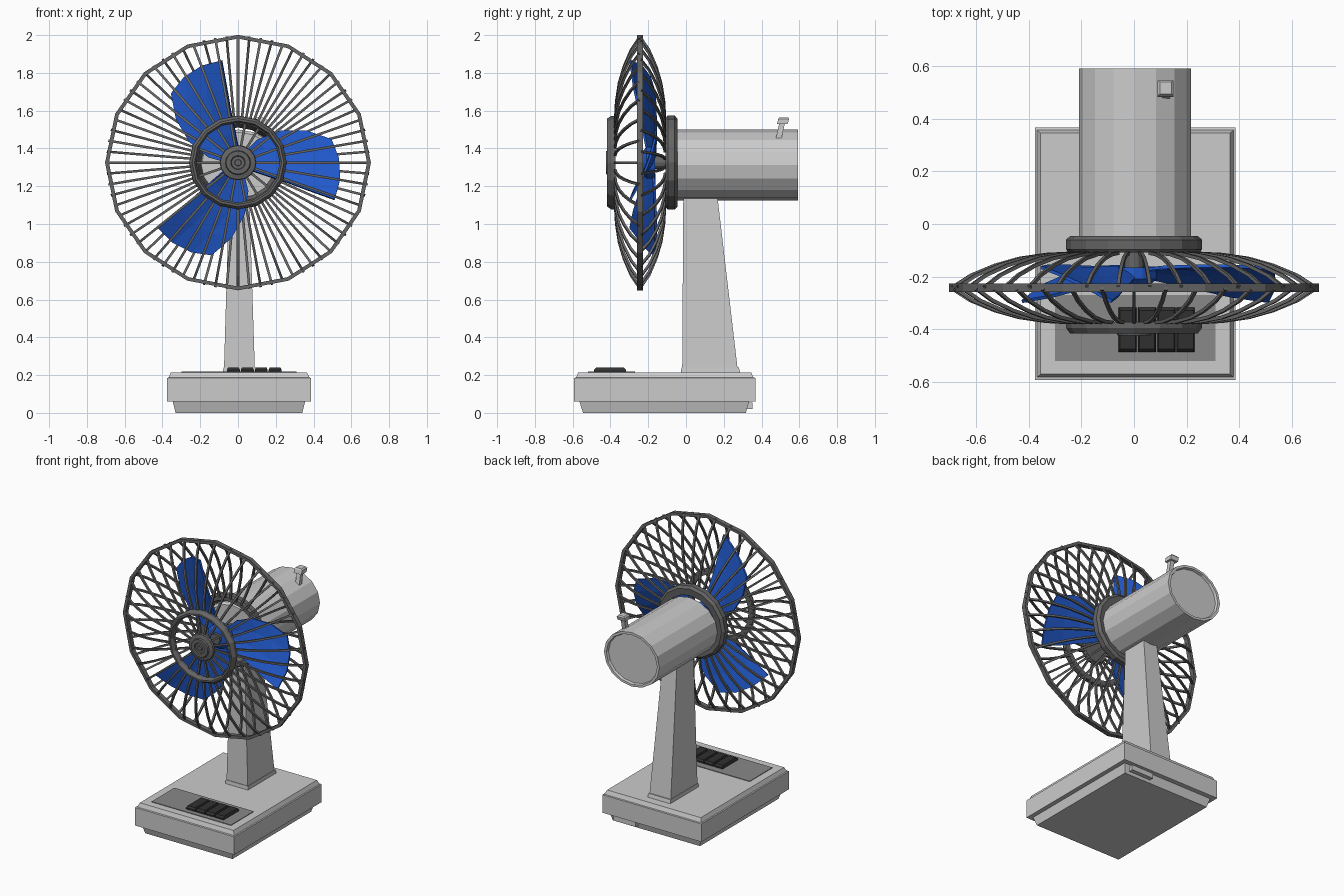
import bpy, bmesh, math
from mathutils import Vector

if "Cube" in bpy.data.objects:
    bpy.data.objects.remove(bpy.data.objects["Cube"])


def material(name, rgb):
    m = bpy.data.materials.new(name)
    m.diffuse_color = (*rgb, 1)
    m.use_nodes = True
    m.node_tree.nodes["Principled BSDF"].inputs["Base Color"].default_value = m.diffuse_color
    return m


LIGHT = material("light_grey", (0.60, 0.60, 0.60))
PANEL = material("mid_grey", (0.25, 0.25, 0.25))
DARK = material("dark_grey", (0.13, 0.13, 0.13))
BLACK = material("button_black", (0.03, 0.03, 0.03))
BLUE = material("blade_blue", (0.015, 0.10, 0.60))
CZ = 1.325            # height of the fan axis
SX, SZ = 1.02, 0.98   # the cage is slightly oval


def finish(name, bm, mat):
    bmesh.ops.remove_doubles(bm, verts=bm.verts, dist=1e-5)
    bmesh.ops.recalc_face_normals(bm, faces=bm.faces)
    me = bpy.data.meshes.new(name)
    bm.to_mesh(me)
    bm.free()
    me.materials.append(mat)
    ob = bpy.data.objects.new(name, me)
    bpy.context.collection.objects.link(ob)
    return ob


def lathe(name, profile, mat, sides=16, sx=SX, sz=SZ, cz=CZ, closed=False, cx=0):
    """Turn (radius, y) points around the y axis."""
    bm = bmesh.new()
    rings = []
    for r, y in profile:
        rings.append([bm.verts.new((cx + r * sx * math.cos(a), y, cz + r * sz * math.sin(a)))
                      for a in (2 * math.pi * i / sides for i in range(sides))])
    n = len(rings)
    for k in range(n if closed else n - 1):
        p, q = rings[k], rings[(k + 1) % n]
        for i in range(sides):
            j = (i + 1) % sides
            bm.faces.new((p[i], p[j], q[j], q[i]))
    return finish(name, bm, mat)


def loft(name, sections, mat):
    """Stack rectangles given as (x0, x1, y0, y1, z)."""
    bm = bmesh.new()
    rings = [[bm.verts.new(c) for c in ((x0, y0, z), (x1, y0, z), (x1, y1, z), (x0, y1, z))]
             for x0, x1, y0, y1, z in sections]
    for p, q in zip(rings, rings[1:]):
        for i in range(4):
            j = (i + 1) % 4
            bm.faces.new((p[i], p[j], q[j], q[i]))
    bm.faces.new(rings[0])
    bm.faces.new(rings[-1])
    return finish(name, bm, mat)


def wires(name, path, count, offset, mat, w=0.0065):
    """Square wires following a (radius, y) path, repeated around the axis."""
    bm = bmesh.new()
    for k in range(count):
        a = 2 * math.pi * (k + offset) / count
        rad = Vector((math.cos(a), 0, math.sin(a)))
        tan = Vector((-math.sin(a), 0, math.cos(a)))
        prev = None
        for i, (r, y) in enumerate(path):
            r0, y0 = path[max(i - 1, 0)]
            r1, y1 = path[min(i + 1, len(path) - 1)]
            d = (rad * (r1 - r0) + Vector((0, y1 - y0, 0))).normalized()
            nor = d.cross(tan)
            c = rad * r + Vector((0, y, 0))
            ring = []
            for s, t in ((-1, -1), (1, -1), (1, 1), (-1, 1)):
                v = c + tan * s * w + nor * t * w
                ring.append(bm.verts.new((v.x * SX, v.y, v.z * SZ + CZ)))
            if prev:
                for m in range(4):
                    n = (m + 1) % 4
                    bm.faces.new((prev[m], prev[n], ring[n], ring[m]))
            else:
                bm.faces.new(ring)
            prev = ring
        bm.faces.new(prev)
    return finish(name, bm, mat)


# Base: recessed foot, slab, chamfered lid
loft("base_foot", [(-.33, .34, -.545, .317, 0), (-.347, .357, -.566, .335, .065)], LIGHT)
loft("base_slab", [(-.376, .386, -.593, .367, .06), (-.376, .386, -.593, .367, .185),
                   (-.368, .378, -.582, .357, .187), (-.355, .365, -.571, .345, .215)], LIGHT)
loft("cable_tab", [(.14, .31, .31, .352, .02), (.14, .31, .31, .352, .055)], LIGHT)

# Control panel and four push buttons
loft("control_panel", [(-.30, .31, -.52, -.27, .21), (-.30, .31, -.52, -.27, .219)], PANEL)
for i in range(4):
    x = -.058 + i * .0735
    loft(f"button_{i + 1}", [(x, x + .068, -.487, -.318, .21), (x, x + .068, -.487, -.318, .228),
                             (x + .005, x + .063, -.475, -.328, .24)], BLACK)

# Tapered stand with flange
loft("stand_flange", [(-.08, .095, -.027, .287, .21), (-.077, .092, -.024, .28, .24)], LIGHT)
loft("stand", [(-.074, .089, -.02, .273, .235), (-.046, .058, -.014, .16, 1.2)], LIGHT)

# Motor housing with recessed back cap
lathe("motor_housing", [(0, -.06), (.185, -.06), (.2, -.045), (.2, .592), (.183, .592),
                        (.178, .575), (0, .575)], LIGHT, sx=1.065, sz=.94, cz=1.312, cx=.003)

# Oscillation knob, leaning slightly back
loft("knob_stem", [(.106, .136, .475, .505, 1.45), (.106, .136, .495, .525, 1.54)], LIGHT)
loft("knob_head", [(.09, .15, .482, .538, 1.53), (.09, .15, .488, .546, 1.556),
                   (.098, .142, .494, .540, 1.565)], LIGHT)

# Cage: collar, front ring, rim, hub cap and wires
lathe("rear_collar", [(.237, -.045), (.254, -.06), (.254, -.096), (.243, -.108),
                      (.212, -.108), (.19, -.05)], DARK, closed=True)
lathe("front_ring", [(.253, -.373), (.253, -.395), (.238, -.417), (.226, -.417),
                     (.216, -.395), (.216, -.373)], DARK, closed=True)
lathe("cage_rim", [(.69, -.259), (.67, -.259), (.67, -.227), (.69, -.227)], DARK, closed=True)
lathe("front_hub_cap", [(0, -.375), (.085, -.375), (.095, -.39), (.092, -.405), (.066, -.412),
                        (.062, -.424), (.038, -.424), (.034, -.416), (.018, -.416),
                        (.016, -.424), (0, -.424)], DARK)
arc = [(.235, 0), (.33, .005), (.43, .02), (.52, .046), (.61, .084), (.68, .13)]
wires("front_wires", [(r, -.375 + d) for r, d in arc], 36, 0, DARK)
wires("rear_wires", [(r, -.111 - d) for r, d in arc], 36, .5, DARK)
wires("hub_spokes", [(.08, -.388), (.235, -.382)], 18, 0, DARK)

# Shaft and rotor
lathe("shaft", [(0, -.25), (.035, -.25), (.035, -.05), (0, -.05)], DARK, sides=12)
lathe("rotor_hub", [(0, -.235), (.06, -.23), (.085, -.21), (.085, -.165), (0, -.165)], BLUE)

# Blades: rows of (radius, lead angle, trail angle, lead y, trail y)
rows = [(.06, 60, -35, -.175, -.205), (.16, 50, -25, -.165, -.225),
        (.28, 37, -22, -.16, -.25), (.40, 25, -21.5, -.16, -.275),
        (.51, 14, -21, -.165, -.295)]
for b in range(3):
    bm = bmesh.new()
    grid = []
    for k, (r, a0, a1, y0, y1) in enumerate(rows):
        line = []
        for t in (0, .33, .67, 1):
            a = math.radians(120 * b + a0 + (a1 - a0) * t)
            rr = r + (.038 * min(1, 2 * t) if k == len(rows) - 1 else 0)
            y = y0 + (y1 - y0) * t + .02 * math.sin(math.pi * t)
            line.append(bm.verts.new((rr * math.cos(a), y, CZ + rr * math.sin(a))))
        grid.append(line)
    for p, q in zip(grid, grid[1:]):
        for i in range(3):
            bm.faces.new((p[i], p[i + 1], q[i + 1], q[i]))
    blade = finish(f"blade_{b + 1}", bm, BLUE)
    mod = blade.modifiers.new("thickness", "SOLIDIFY")
    mod.thickness = .012
    mod.offset = 0
